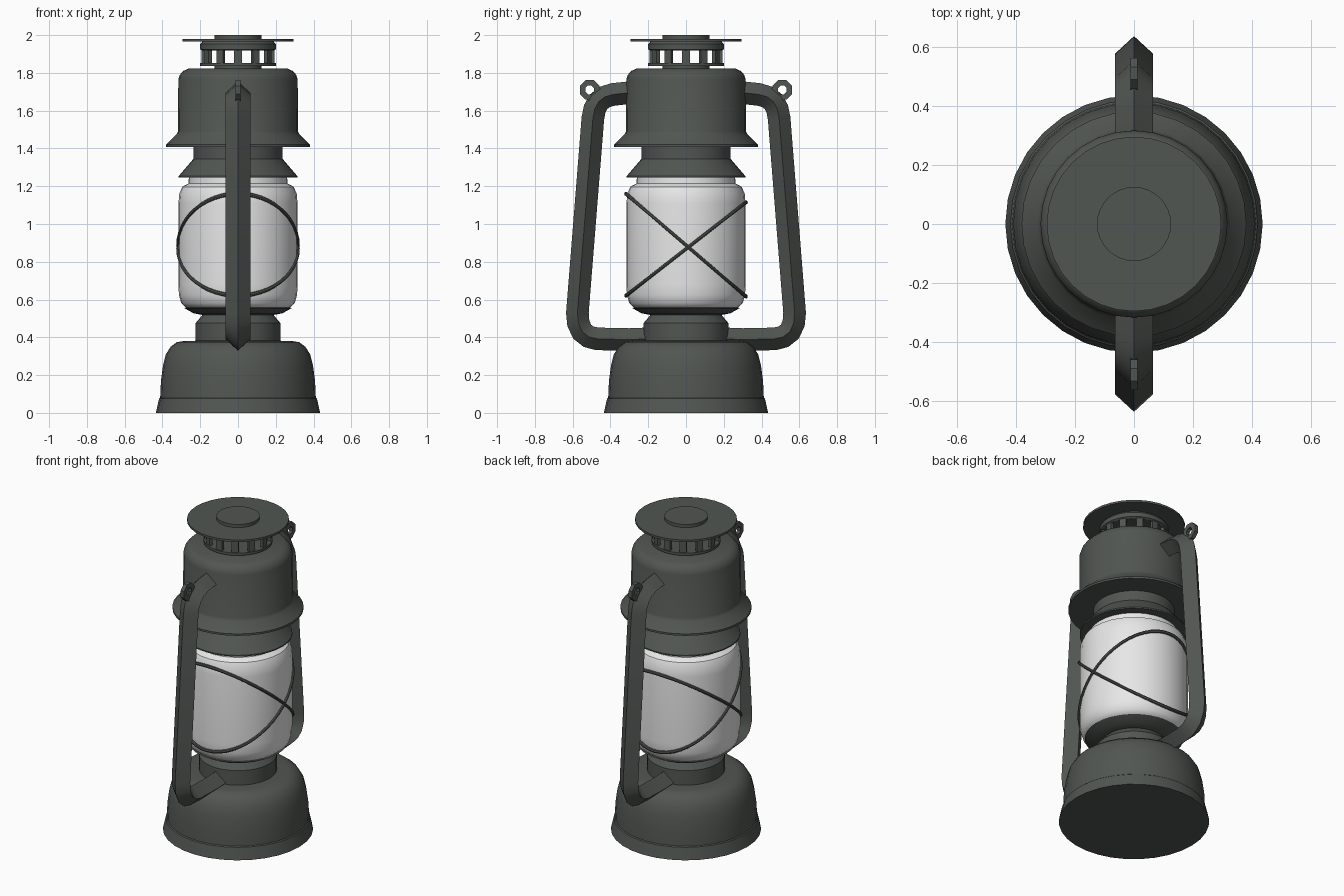
import bpy, bmesh, math
from mathutils import Vector

if "Cube" in bpy.data.objects:
    bpy.data.objects.remove(bpy.data.objects["Cube"])

def material(name, rgb):
    m = bpy.data.materials.new(name)
    m.diffuse_color = (*rgb, 1)
    m.use_nodes = True
    m.node_tree.nodes["Principled BSDF"].inputs["Base Color"].default_value = m.diffuse_color
    return m

METAL = material("dark_grey_metal", (0.083, 0.093, 0.085))
GLASS = material("white_glass", (0.80, 0.80, 0.80))

def finish(name, bm, mat, smooth=True):
    bmesh.ops.recalc_face_normals(bm, faces=bm.faces)
    me = bpy.data.meshes.new(name)
    bm.to_mesh(me)
    bm.free()
    ob = bpy.data.objects.new(name, me)
    bpy.context.collection.objects.link(ob)
    me.materials.append(mat)
    if smooth:
        bpy.ops.object.select_all(action='DESELECT')
        ob.select_set(True)
        bpy.context.view_layer.objects.active = ob
        bpy.ops.object.shade_smooth_by_angle(angle=math.radians(32))
    return ob

def skin(bm, rings, closed=False):
    """Join rings of vertices with quads; cap the ends unless closed."""
    vs = [[bm.verts.new(p) for p in r] for r in rings]
    n = len(vs[0])
    for i in range(len(vs) if closed else len(vs) - 1):
        a, b = vs[i], vs[(i + 1) % len(vs)]
        for j in range(n):
            k = (j + 1) % n
            bm.faces.new((a[j], a[k], b[k], b[j]))
    if not closed:
        bm.faces.new(vs[0])
        bm.faces.new(vs[-1])

def lathe(name, profile, mat=METAL, n=32, closed=False):
    bm = bmesh.new()
    skin(bm, [[(r * math.cos(2 * math.pi * i / n), r * math.sin(2 * math.pi * i / n), z)
               for i in range(n)] for r, z in profile], closed)
    return finish(name, bm, mat)

# Fuel tank base and burner collar
lathe("base", [(.435, 0), (.418, .075), (.412, .08), (.408, .17), (.397, .25), (.382, .31),
               (.357, .35), (.325, .374), (.29, .38), (.225, .382)])
lathe("burner_collar", [(.225, .37), (.225, .475), (.185, .522), (.185, .54)])
lathe("glass_dish", [(.185, .518), (.235, .527), (.285, .555), (.26, .56)])

# Glass globe
lathe("glass_globe", [(.25, .55), (.275, .557), (.30, .58), (.313, .625), (.315, .68), (.315, 1.11),
                      (.311, 1.16), (.295, 1.197), (.262, 1.215), (.26, 1.25)], GLASS)

# Chimney and hood
lathe("chimney_collar", [(.315, 1.245), (.315, 1.253), (.236, 1.345), (.236, 1.42)])
lathe("hood", [(.38, 1.408), (.38, 1.42), (.325, 1.475), (.318, 1.49), (.316, 1.765),
               (.308, 1.79), (.29, 1.81), (.265, 1.822)])

# Vent cap
lathe("vent_neck", [(.125, 1.81), (.125, 1.842)])
lathe("vent_floor", [(.20, 1.836), (.20, 1.852)])
lathe("vent_ring", [(.19, 1.918), (.20, 1.925), (.20, 1.952), (.185, 1.97)])
lathe("cap_disc", [(.295, 1.967), (.295, 1.98)])
lathe("cap_knob", [(.125, 1.975), (.125, 2.0)])
bm = bmesh.new()
for i in range(12):
    a = 2 * math.pi * i / 12
    u, v = Vector((math.cos(a), math.sin(a), 0)), Vector((-math.sin(a), math.cos(a), 0))
    skin(bm, [[u * (.182 + s * .01) + v * (t * .02) + Vector((0, 0, z))
               for s, t in ((-1, -1), (1, -1), (1, 1), (-1, 1))] for z in (1.845, 1.925)])
finish("vent_posts", bm, METAL, False)

# Crossed wire guard hoops around the glass
for k, (zc, h) in enumerate(((.888, -.272), (.868, .247))):
    bm = bmesh.new()
    rings = []
    for i in range(48):
        a = 2 * math.pi * i / 48
        u = Vector((math.cos(a), math.sin(a), 0))
        c = u * .318 + Vector((0, 0, zc + h * math.sin(a)))
        rings.append([c + u * (.009 * math.cos(b)) + Vector((0, 0, .011 * math.sin(b)))
                      for b in (math.pi * j / 4 for j in range(8))])
    skin(bm, rings, True)
    finish("wire_hoop_%d" % (k + 1), bm, METAL)

# Side frame tubes: diamond section swept along a path in the YZ plane
PATH = [(.20, .392), (.30, .388), (.47, .392), (.515, .403), (.55, .43), (.57, .475), (.575, .53),
        (.493, 1.56), (.483, 1.61), (.463, 1.647), (.43, 1.673), (.385, 1.686), (.28, 1.697)]

def frame_tube(name, side):
    pts = [Vector((0, side * y, z)) for y, z in PATH]
    rings = []
    for i, p in enumerate(pts):
        d0 = (p - pts[max(i - 1, 0)]).normalized()
        d1 = (pts[min(i + 1, len(pts) - 1)] - p).normalized()
        d = (d0 + d1).normalized()
        nrm = Vector((0, d.z, -d.y)) * .06
        w = Vector((.065, 0, 0))
        rings.append([p + nrm, p + w, p - nrm, p - w])
    bm = bmesh.new()
    skin(bm, rings)
    finish(name, bm, METAL)

# Pierced lugs for the carrying handle
def lug(name, side):
    c = Vector((0, side * .51, 1.71))
    rings = []
    for r, x in ((.025, -.012), (.056, -.012), (.056, .012), (.025, .012)):
        rings.append([c + Vector((x, r * math.cos(a), r * math.sin(a)))
                      for a in (math.pi * (j + .5) / 4 for j in range(8))])
    bm = bmesh.new()
    skin(bm, rings, True)
    # foot joining the lug to the tube
    d = Vector((0, -side * .707, -.707))
    t = Vector((0, .707, -side * .707))
    skin(bm, [[c + d * s + t * (m * .045) + Vector((x, 0, 0))
               for m, x in ((-1, -.012), (1, -.012), (1, .012), (-1, .012))] for s in (.03, .075)])
    finish(name, bm, METAL, False)

for label, side in (("front", -1), ("back", 1)):
    frame_tube(label + "_frame_tube", side)
    lug(label + "_handle_lug", side)
